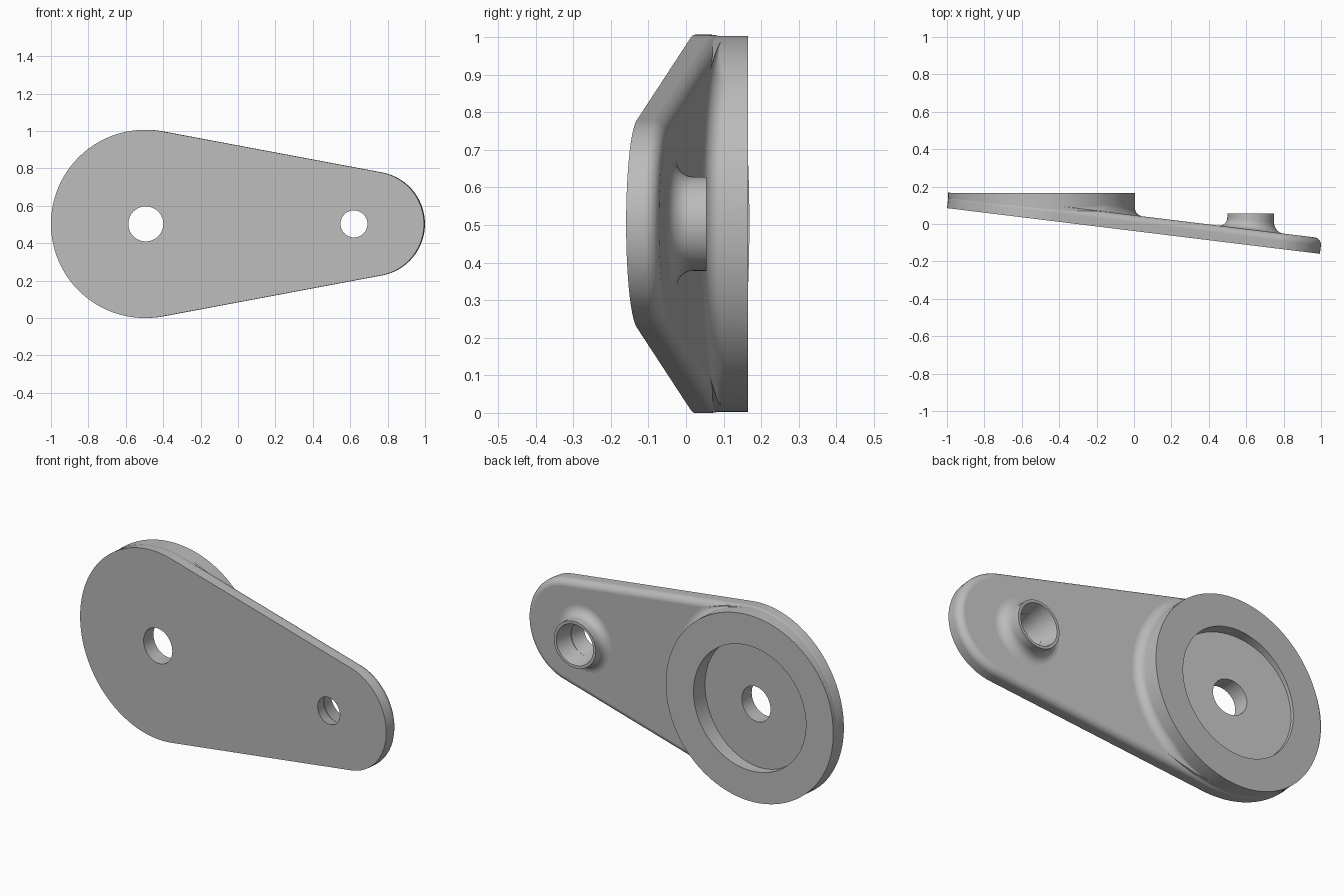
import bpy, bmesh
from math import sin, cos, pi, asin
from mathutils import Matrix

cube = bpy.data.objects.get("Cube")
if cube:
    bpy.data.objects.remove(cube)

MID = 0.503                      # height of the centre line
BIG_X, BIG_R = -0.497, 0.503     # wide end of the plate
SMALL_X, SMALL_R = 0.714, 0.28   # narrow end of the plate
SHIFT, THICK = 0.0102, 0.083     # plate extrusion, square to its slope
LEAN = asin((BIG_R - SMALL_R) / (SMALL_X - BIG_X))
TANGENT = pi / 2 - LEAN          # where the straight sides leave the arcs

grey = bpy.data.materials.new("plain_grey")
grey.use_nodes = True
grey.diffuse_color = (0.5, 0.5, 0.5, 1)
grey.node_tree.nodes["Principled BSDF"].inputs["Base Color"].default_value = grey.diffuse_color


def front(x):
    return -0.0375 - 0.1225 * x


def back(x):
    return front(x) + THICK + 0.1225 * SHIFT


def make_object(name, bm):
    bmesh.ops.recalc_face_normals(bm, faces=bm.faces)
    mesh = bpy.data.meshes.new(name)
    bm.to_mesh(mesh)
    bm.free()
    mesh.materials.append(grey)
    obj = bpy.data.objects.new(name, mesh)
    bpy.context.collection.objects.link(obj)
    return obj


def activate(obj):
    bpy.ops.object.select_all(action="DESELECT")
    obj.select_set(True)
    bpy.context.view_layer.objects.active = obj


def smooth(obj):
    activate(obj)
    bpy.ops.object.shade_smooth_by_angle(angle=pi / 6)
    obj.modifiers.new("even_shading", "WEIGHTED_NORMAL").keep_sharp = True


def make_plate():
    def arc(cx, r, start, end, n):
        angles = [start + (end - start) * i / n for i in range(n + 1)]
        return [(cx + r * cos(a), MID + r * sin(a)) for a in angles]

    outline = arc(SMALL_X, SMALL_R, -TANGENT, TANGENT, 40)
    outline += arc(BIG_X, BIG_R, TANGENT, 2 * pi - TANGENT, 72)
    bm = bmesh.new()
    near = [bm.verts.new((x, front(x), z)) for x, z in outline]
    far = [bm.verts.new((x + SHIFT, front(x) + THICK, z)) for x, z in outline]
    bm.faces.new(near)
    rear = bm.faces.new(far)
    for i in range(len(near)):
        j = (i + 1) % len(near)
        bm.faces.new((near[i], near[j], far[j], far[i]))
    bmesh.ops.recalc_face_normals(bm, faces=bm.faces)
    # Rounded rear rim
    bmesh.ops.bevel(bm, geom=list(rear.edges), offset=0.038, segments=6,
                    profile=0.5, affect="EDGES", clamp_overlap=True)
    return make_object("sloping_plate", bm)


def make_boss(name, cx, radius, top, bore_top, bore_slope, fillet, steps=8, sides=96):
    """Hollow round boss with a fillet that follows the sloping plate."""
    bm = bmesh.new()
    columns = []
    for i in range(sides):
        a = 2 * pi * i / sides
        f = fillet(a)

        def point(r, h=None):
            x = cx + r * cos(a)
            y = top if h is None else back(x) + h
            return bm.verts.new((x, y, MID + r * sin(a)))

        column = [point(radius + f, -0.03)]
        for k in range(steps + 1):
            t = pi / 2 * k / steps
            column.append(point(radius + f * (1 - sin(t)), f * (1 - cos(t))))
        column += [point(radius), point(bore_top)]
        depth = top - back(cx) + 0.015
        column.append(point(bore_top - bore_slope * depth, -0.015))
        columns.append(column)
    for i in range(sides):
        a, b = columns[i], columns[(i + 1) % sides]
        for k in range(len(a)):
            m = (k + 1) % len(a)
            bm.faces.new((a[k], b[k], b[m], a[m]))
    bmesh.ops.remove_doubles(bm, verts=bm.verts, dist=1e-5)
    return make_object(name, bm)


def cut_hole(target, cx, r_front, r_back, y0, y1):
    bm = bmesh.new()
    bmesh.ops.create_cone(bm, cap_ends=True, segments=64, radius1=r_front,
                          radius2=r_back, depth=y1 - y0)
    place = Matrix.Translation((cx, (y0 + y1) / 2, MID)) @ Matrix.Rotation(-pi / 2, 4, "X")
    bm.transform(place)
    cutter = make_object("hole_cutter", bm)
    cutter.hide_render = True
    activate(target)
    mod = target.modifiers.new("hole", "BOOLEAN")
    mod.operation, mod.solver, mod.object = "DIFFERENCE", "EXACT", cutter
    bpy.ops.object.modifier_apply(modifier=mod.name)
    bpy.data.objects.remove(cutter)


def rim_fillet(a):
    # The fillet fades out where the rim meets the plate's edge
    a = abs((a + pi) % (2 * pi) - pi)
    if a >= TANGENT:
        return 0.0
    return min(0.04, 0.5 * BIG_R * (1 / cos(a - TANGENT) - 1))


plate = make_plate()
TAPER = 0.225
cut_hole(plate, -0.493, 0.0935, 0.0935, -0.2, 0.3)
cut_hole(plate, 0.622, 0.11 - TAPER * 0.255, 0.11, -0.2, 0.055)

# Wide recessed rim and small tapered tube
rim = make_boss("round_rim", -0.495, 0.5, 0.165, 0.335, 0, rim_fillet)
tube = make_boss("small_tube", 0.624, 0.125, 0.055, 0.11, TAPER, lambda a: 0.05, sides=64)

for part in (plate, rim, tube):
    smooth(part)
